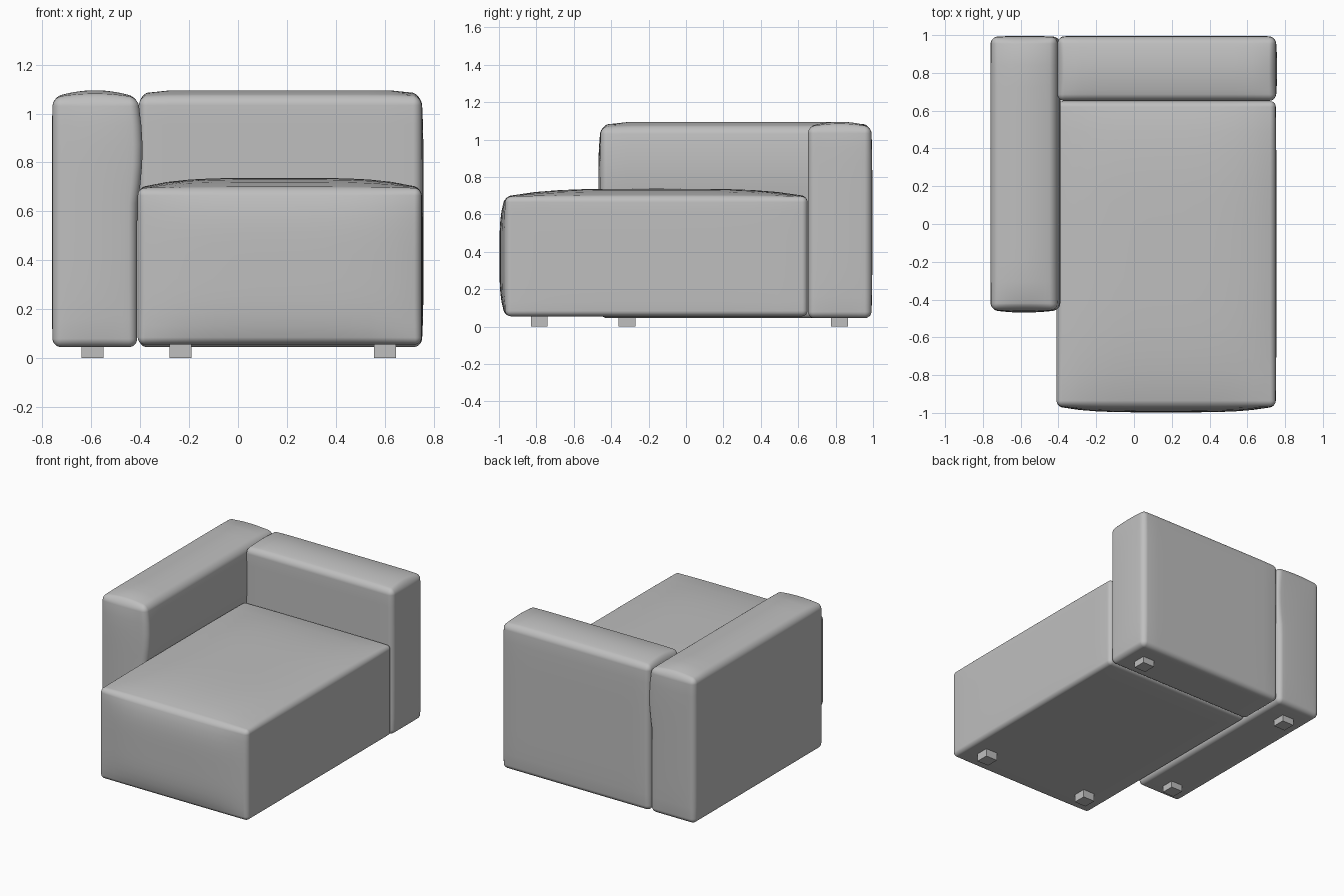
import bpy
import bmesh
import math
from mathutils import Vector

default = bpy.data.objects.get("Cube")
if default:
    bpy.data.objects.remove(default, do_unlink=True)


def make_material(name, color):
    mat = bpy.data.materials.new(name)
    mat.use_nodes = True
    mat.diffuse_color = color
    mat.node_tree.nodes["Principled BSDF"].inputs["Base Color"].default_value = color
    return mat


GREY = make_material("light grey fabric", (0.52, 0.52, 0.52, 1))


def make_object(name, bm, smooth=True):
    mesh = bpy.data.meshes.new(name)
    bm.to_mesh(mesh)
    bm.free()
    mesh.materials.append(GREY)
    for poly in mesh.polygons:
        poly.use_smooth = smooth
    obj = bpy.data.objects.new(name, mesh)
    bpy.context.collection.objects.link(obj)
    return obj


def cushion(name, low, high, radius, bulges, power=(4, 4, 4), extra=None):
    """Rounded box whose sides swell; bulges maps (axis, sign) to an amount."""
    low, high = Vector(low), Vector(high)
    mid, half = (low + high) / 2, (high - low) / 2
    cells, rim = 20, 4
    bm = bmesh.new()
    bmesh.ops.create_cube(bm, size=2)
    bmesh.ops.subdivide_edges(bm, edges=bm.edges[:], cuts=cells - 1, use_grid_fill=True)
    flat = 1 - 2 * rim / cells
    for vert in bm.verts:
        # Outer cells form the rounded rim, inner cells the flat panels
        core, corner = Vector(), Vector()
        for a in range(3):
            t = vert.co[a]
            core[a] = max(-1, min(1, t / flat)) * (half[a] - radius)
            over = max(0, abs(t) - flat) / (1 - flat)
            corner[a] = math.copysign(math.tan(over * math.pi / 4), t)
        p = core + corner.normalized() * radius
        u = [max(-1, min(1, p[a] / half[a])) for a in range(3)]
        for (axis, sign), amount in bulges.items():
            swell = amount * max(0, sign * u[axis])
            for a in range(3):
                if a != axis:
                    swell *= 1 - abs(u[a]) ** power[a]
            p[axis] += sign * swell
        vert.co = p + mid
        if extra:
            extra(vert.co, u)
    return make_object(name, bm)


def arm_overhang(co, u):
    # Inner side swells over the seat
    if u[0] > 0 and 0.62 < co.z < 1.08:
        co.x += 0.022 * u[0] * math.sin(math.pi * (co.z - 0.62) / 0.46)


# Upholstered blocks
cushion("seat", (-0.41, -0.965, 0.055), (0.75, 0.65, 0.695), 0.03,
        {(2, 1): 0.042, (1, -1): 0.032, (0, 1): 0.004})
cushion("backrest", (-0.405, 0.652, 0.045), (0.75, 0.99, 1.068), 0.035,
        {(2, 1): 0.027, (0, 1): 0.008, (1, 1): 0.006}, (16, 2, 6))
cushion("armrest", (-0.757, -0.455, 0.045), (-0.412, 0.99, 1.065), 0.035,
        {(2, 1): 0.03, (1, -1): 0.014, (1, 1): 0.006, (0, -1): 0.004},
        (2, 16, 6), arm_overhang)

# Square feet
FEET = {
    "seat_right_foot": (-0.235, -0.785),
    "seat_left_foot": (0.6, -0.785),
    "arm_front_foot": (-0.595, -0.315),
    "arm_back_foot": (-0.595, 0.82),
    "backrest_foot": (0.6, 0.82),
}
for foot_name, (x, y) in FEET.items():
    bm = bmesh.new()
    bmesh.ops.create_cube(bm, size=1)
    bmesh.ops.scale(bm, vec=(0.09, 0.09, 0.07), verts=bm.verts)
    bmesh.ops.translate(bm, vec=(x, y, 0.035), verts=bm.verts)
    make_object(foot_name, bm, smooth=False)
